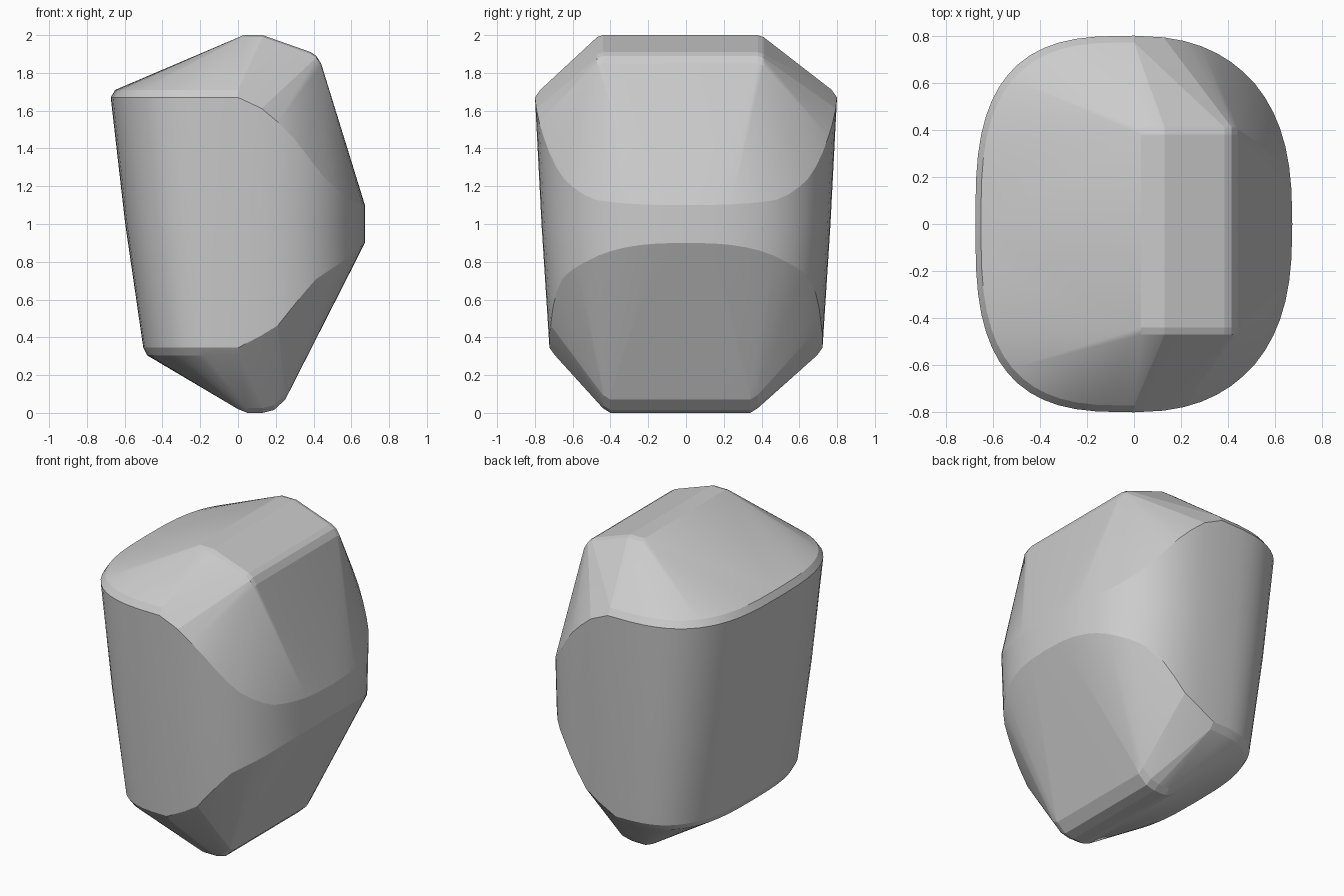
import bpy, bmesh, math

if "Cube" in bpy.data.objects:
    bpy.data.objects.remove(bpy.data.objects["Cube"])

def interp(table, x):
    if x <= table[0][0]:
        return table[0][1]
    for (a, b), (c, d) in zip(table, table[1:]):
        if x <= c:
            return b + (d - b) * (x - a) / (c - a)
    return table[-1][1]

# height of the upper and lower rim along x
UPPER = [(0, 1.67), (.15, 1.6), (.3, 1.45), (.45, 1.25), (.58, 1.13), (.67, 1.10)]
LOWER = [(0, .345), (.2, .45), (.4, .70), (.55, .80), (.67, .90)]
# body widens with height: left reach and half depth
LEFT = [(.3, .495), (1.0, .597), (1.68, .675)]
DEPTH = [(.3, .72), (1.0, .765), (1.68, .80)]

def outline(n=56):
    pts = []
    for i in range(n):
        t = 2 * math.pi * i / n
        c, s = math.cos(t), math.sin(t)
        e = 2 / (2.6 if c > 0 else 3.0)
        pts.append((math.copysign(abs(c) ** e, c), math.copysign(abs(s) ** e, s)))
    return pts

points = []

def add_ring(height, inset=1.0, lift=0.0):
    for u, v in outline():
        z = height(u * .67)
        x = u * (.672 if u > 0 else interp(LEFT, z))
        points.append((x * inset, v * interp(DEPTH, z) * inset, z + lift * (1 if u < .1 else 0)))

# rounded body rings with softened rims
add_ring(lambda x: interp(UPPER, x))
add_ring(lambda x: interp(UPPER, x), .965, .04)
add_ring(lambda x: 1.0)
add_ring(lambda x: interp(LOWER, x))
add_ring(lambda x: interp(LOWER, x), .96, -.04)

# top and bottom ridges: profile swept along y with small end bevels
def add_ridge(profile, y0, y1, bevel, dz):
    for x, z in profile:
        points.extend([(x, y0, z + dz), (x, y0 + bevel, z),
                       (x, y1 - bevel, z), (x, y1, z + dz)])

add_ridge([(.03, 2), (.13, 2), (.385, 1.91), (.415, 1.89), (.44, 1.85)], -.47, .41, .03, -.01)
add_ridge([(0, .02), (.05, 0), (.13, 0), (.19, .015), (.25, .07), (.28, .13)], -.44, .38, .04, .025)

# wrap everything in a convex skin
bm = bmesh.new()
for p in points:
    bm.verts.new(p)
res = bmesh.ops.convex_hull(bm, input=bm.verts[:])
loose = [v for v in bm.verts if not v.link_faces]
bmesh.ops.delete(bm, geom=loose, context='VERTS')
bmesh.ops.recalc_face_normals(bm, faces=bm.faces[:])
mesh = bpy.data.meshes.new("faceted_stone")
bm.to_mesh(mesh)
bm.free()
obj = bpy.data.objects.new("faceted_stone", mesh)
bpy.context.collection.objects.link(obj)
bpy.context.view_layer.objects.active = obj
obj.select_set(True)
bpy.ops.object.shade_smooth_by_angle(angle=math.radians(8))
